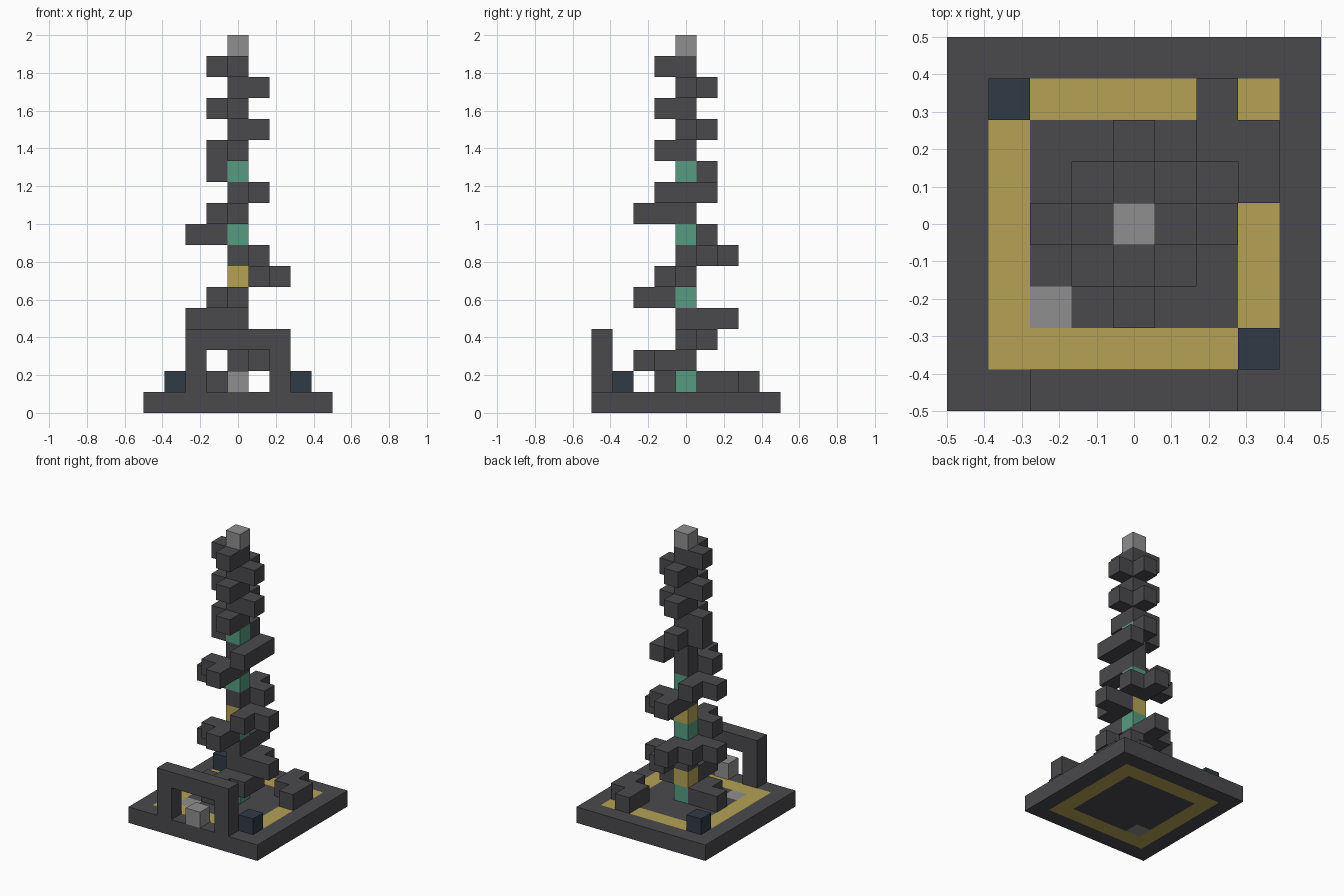
import bpy
import bmesh
from mathutils import Vector

if "Cube" in bpy.data.objects:
    bpy.data.objects.remove(bpy.data.objects["Cube"])

UNIT = 1 / 9


def material(name, *rgb):
    m = bpy.data.materials.new(name)
    m.use_nodes = True
    m.diffuse_color = (*rgb, 1)
    m.node_tree.nodes["Principled BSDF"].inputs["Base Color"].default_value = (*rgb, 1)
    return m


STONE, GOLD, GREEN, PALE, NAVY = range(5)
MATERIALS = [
    material("dark_stone", .068, .067, .074),
    material("gold", .46, .365, .09),
    material("sea_green", .092, .33, .22),
    material("pale_grey", .275, .275, .275),
    material("navy", .03, .043, .062),
]
SIDES = [Vector(s) for s in ((1, 0, 0), (-1, 0, 0), (0, 1, 0),
                             (0, -1, 0), (0, 0, 1), (0, 0, -1))]


def block_part(name, cells):
    """Build one mesh from unit blocks, leaving out faces between blocks."""
    bm = bmesh.new()
    for cell, colour in cells.items():
        centre = Vector(cell) + Vector((0, 0, .5))
        for n in SIDES:
            if tuple(int(c + d) for c, d in zip(cell, n)) in cells:
                continue
            u = Vector((n.y, n.z, n.x))
            v = n.cross(u)
            corners = [(centre + (n + a * u + b * v) / 2) * UNIT
                       for a, b in ((-1, -1), (1, -1), (1, 1), (-1, 1))]
            face = bm.faces.new([bm.verts.new(c) for c in corners])
            face.material_index = colour
    bmesh.ops.remove_doubles(bm, verts=bm.verts, dist=.001)
    mesh = bpy.data.meshes.new(name)
    bm.to_mesh(mesh)
    bm.free()
    for m in MATERIALS:
        mesh.materials.append(m)
    bpy.context.collection.objects.link(bpy.data.objects.new(name, mesh))


# Base slab with a gold ring and one pale tile
span = range(-4, 5)
base = {(x, y, 0): GOLD if max(abs(x), abs(y)) == 3 else STONE
        for x in span for y in span}
base[-2, -2, 0] = PALE
block_part("base", base)

# Front gate
gate = {(x, -4, 3): STONE for x in range(-2, 3)}
gate.update({(x, -4, z): STONE for x in (-2, 2) for z in (1, 2)})
block_part("gate", gate)
block_part("gate_block", {(0, -4, 1): PALE})

# Blocks standing on the base
block_part("left_corner_block", {(3, -3, 1): NAVY})
block_part("right_corner_block", {(-3, 3, 1): NAVY})
block_part("rear_ledge", {(x, y, 1): STONE
                          for x, y in ((2, 2), (2, 3), (3, 2), (3, 1))})

# Tower trunk
tower = {(0, 0, z): STONE for z in range(1, 17)}
for z in (1, 5, 8, 11):
    tower[0, 0, z] = GREEN
for z in (2, 6):
    tower[0, 0, z] = GOLD
tower[0, 0, 17] = PALE


def add(z, *spots):
    for x, y in spots:
        tower[x, y, z] = STONE


def branch(z, dx, dy, turn):
    """Two-block arm with a side block; turn is 1 for right, -1 for left."""
    add(z, (dx, dy), (2 * dx, 2 * dy), (dx + turn * dy, dy - turn * dx))


# Lower spiral, then the longer upper spiral turning the other way
compass = [(-1, 0), (0, -1), (1, 0), (0, 1)]
for i in range(4):
    branch(1 + i, *compass[i], -1)
for i in range(6):
    branch(4 + i, *compass[i % 4], 1)
add(2, (1, 0))

# Crossbar and the alternating corner pairs above it
add(10, (1, -1), (1, 0), (1, 1))
add(11, (-1, 0), (0, 1))
for z in range(12, 17):
    s = -1 if z % 2 == 0 else 1
    add(z, (s, 0), (0, s))
block_part("spiral_tower", tower)
